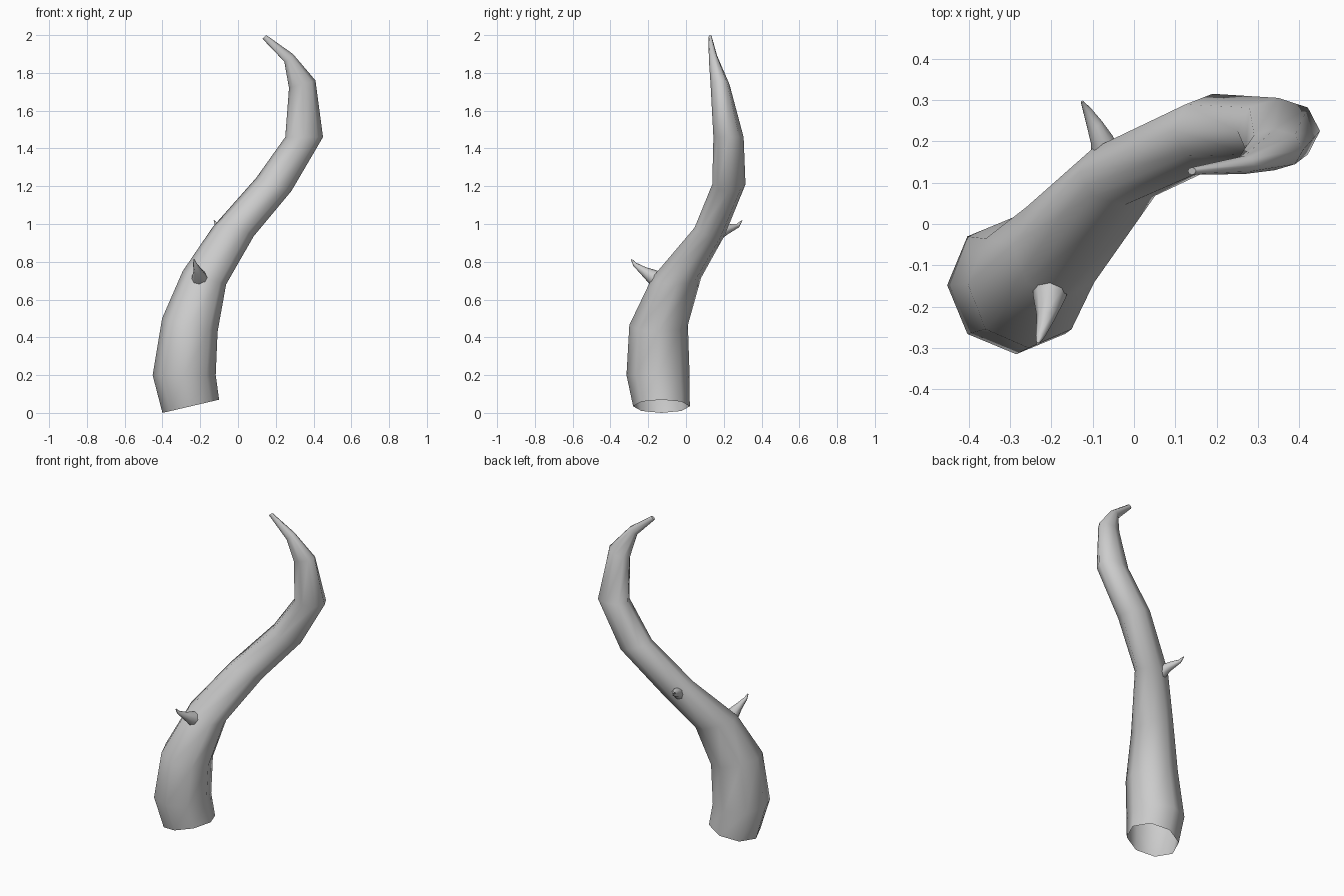
import bpy, bmesh
from math import cos, sin, pi
from mathutils import Vector

if "Cube" in bpy.data.objects:
    bpy.data.objects.remove(bpy.data.objects["Cube"])


def loft(name, rings):
    """Skin a list of vertex rings, open at the start and capped at the end."""
    bm = bmesh.new()
    loops = [[bm.verts.new(p) for p in ring] for ring in rings]
    n = len(loops[0])
    for a, b in zip(loops, loops[1:]):
        for i in range(n):
            j = (i + 1) % n
            bm.faces.new((a[i], a[j], b[j], b[i]))
    bm.faces.new(loops[-1])
    bmesh.ops.recalc_face_normals(bm, faces=bm.faces)
    mesh = bpy.data.meshes.new(name)
    bm.to_mesh(mesh)
    bm.free()
    for f in mesh.polygons:
        f.use_smooth = len(f.vertices) == 4
    ob = bpy.data.objects.new(name, mesh)
    bpy.context.collection.objects.link(ob)
    return ob


def tilted_ring(x, y, z, rx, ry, tx, ty, n=8):
    """Elliptical ring whose height leans by tx across x and ty across y."""
    ring = []
    for i in range(n):
        c, s = cos(2 * pi * i / n), sin(2 * pi * i / n)
        ring.append((x + rx * c, y + ry * s, z + tx * c + ty * s))
    return ring


def spike(name, path, radii, n=8):
    """Small curved thorn with rings square to its path."""
    pts = [Vector(p) for p in path]
    rings = []
    for i, (p, r) in enumerate(zip(pts, radii)):
        t = (pts[min(i + 1, len(pts) - 1)] - pts[max(i - 1, 0)]).normalized()
        u = t.cross(Vector((1, 0, 0))).normalized()
        v = t.cross(u)
        rings.append([p + r * (cos(2 * pi * k / n) * u + sin(2 * pi * k / n) * v)
                      for k in range(n)])
    return loft(name, rings)


# main curved stalk: x, y, z, radius x, radius y, lean x, lean y
STALK = [
    (-0.25, -0.13, 0.035, 0.15, 0.15, 0.035, 0.00),
    (-0.285, -0.148, 0.20, 0.167, 0.167, 0.00, 0.00),
    (-0.255, -0.145, 0.465, 0.147, 0.155, -0.035, 0.00),
    (-0.178, -0.05, 0.715, 0.115, 0.13, -0.035, 0.00),
    (-0.025, 0.125, 0.96, 0.108, 0.08, -0.025, -0.02),
    (0.19, 0.227, 1.21, 0.093, 0.088, -0.035, 0.00),
    (0.35, 0.225, 1.46, 0.10, 0.08, 0.00, 0.00),
    (0.34, 0.18, 1.74, 0.07, 0.05, 0.02, 0.00),
    (0.268, 0.143, 1.88, 0.023, 0.022, 0.02, 0.01),
    (0.14, 0.128, 1.99, 0.010, 0.009, 0.010, 0.00),
]
loft("stalk", [tilted_ring(*row) for row in STALK])

# two side thorns
spike("front_thorn",
      [(-0.20, -0.14, 0.70), (-0.205, -0.175, 0.72), (-0.213, -0.225, 0.752),
       (-0.227, -0.272, 0.787), (-0.233, -0.289, 0.813)],
      [0.046, 0.040, 0.023, 0.011, 0.003])
spike("back_thorn",
      [(-0.065, 0.16, 0.945), (-0.078, 0.205, 0.968), (-0.095, 0.24, 0.98),
       (-0.113, 0.275, 0.992), (-0.126, 0.296, 1.018)],
      [0.038, 0.028, 0.020, 0.011, 0.003])
